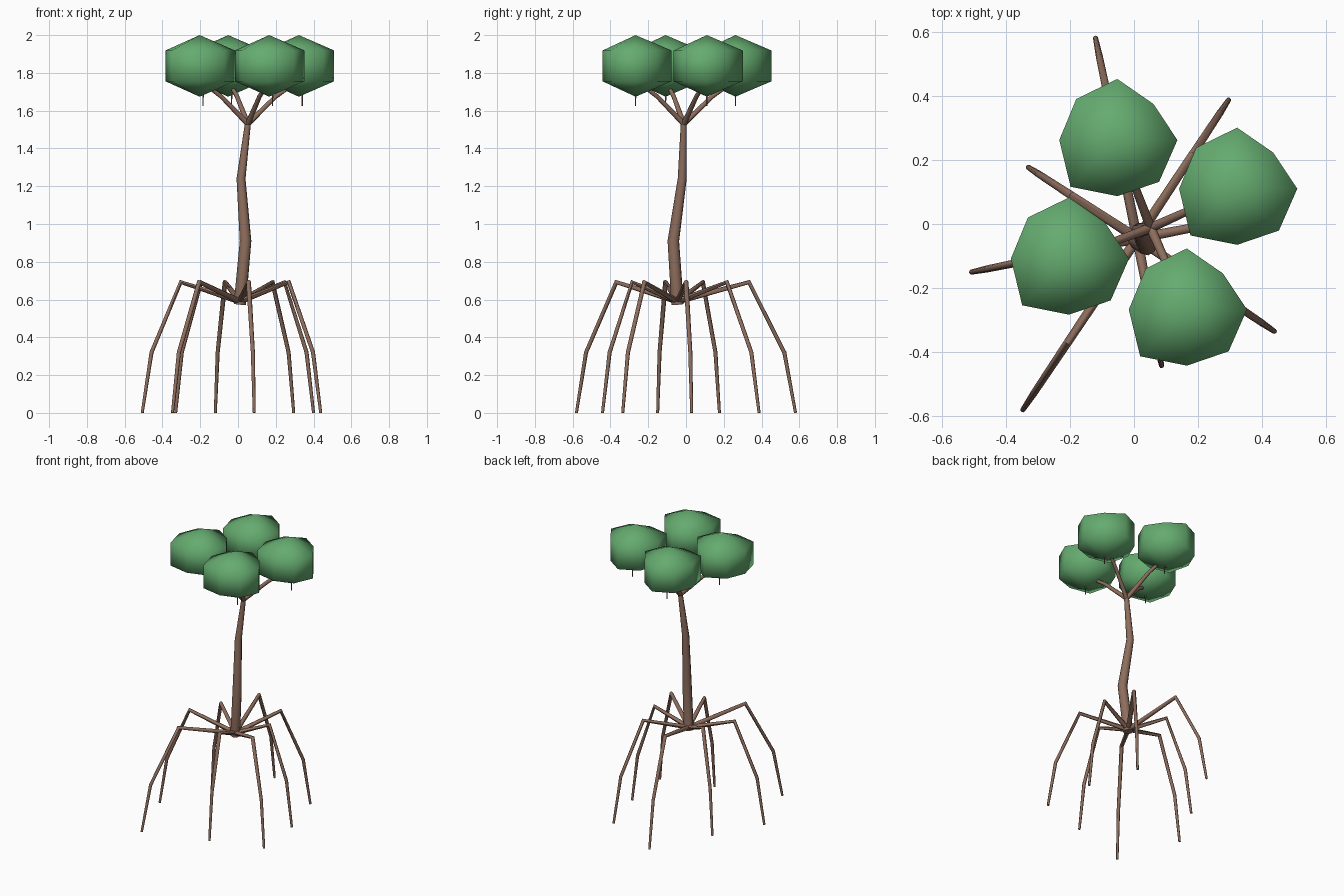
import bpy, bmesh, math
from mathutils import Vector

if "Cube" in bpy.data.objects:
    bpy.data.objects.remove(bpy.data.objects["Cube"])


def material(name, rgb):
    m = bpy.data.materials.new(name)
    m.diffuse_color = (*rgb, 1)
    m.use_nodes = True
    m.node_tree.nodes["Principled BSDF"].inputs["Base Color"].default_value = m.diffuse_color
    return m


bark = material("bark", (0.27, 0.155, 0.11))
leaf = material("leaf", (0.13, 0.41, 0.16))


def tube(name, points, radii):
    """Tapered, capped tube through the points, converted to a mesh."""
    c = bpy.data.curves.new(name, 'CURVE')
    c.dimensions = '3D'
    c.bevel_depth = 1.0
    c.bevel_resolution = 2
    c.use_fill_caps = True
    s = c.splines.new('POLY')
    s.points.add(len(points) - 1)
    for p, co, r in zip(s.points, points, radii):
        p.co = (*co, 1)
        p.radius = r
    o = bpy.data.objects.new(name, c)
    bpy.context.collection.objects.link(o)
    bpy.ops.object.select_all(action='DESELECT')
    o.select_set(True)
    bpy.context.view_layer.objects.active = o
    bpy.ops.object.convert(target='MESH')
    o = bpy.context.object
    o.data.materials.clear()
    o.data.materials.append(bark)
    bpy.ops.object.shade_smooth_by_angle(angle=math.radians(50))
    return o


def at(a, b, t, z):
    """Point part way from a to b in plan, at height z."""
    p = Vector(a).lerp(Vector(b), t)
    return (p.x, p.y, z)


# Crooked trunk
hub = (0.01, -0.045, 0.59)
crown = (0.052, -0.012, 1.53)
tube("trunk", [(0.01, -0.045, 0.575), (0.04, -0.067, 0.91),
               (0.016, -0.02, 1.24), crown], [0.033, 0.031, 0.024, 0.016])

# Spidery stilt roots
feet = [(-0.12, 0.58), (0.295, 0.387), (-0.33, 0.177), (-0.507, -0.15),
        (-0.347, -0.58), (0.086, -0.442), (0.438, -0.335), (0.40, 0.03)]
for i, f in enumerate(feet):
    foot = (*f, 0)
    tube(f"stilt_root_{i + 1}",
         [hub, at(hub, foot, 0.605, 0.692), at(hub, foot, 0.905, 0.32), foot],
         [0.016, 0.013, 0.011, 0.008])

# Foliage: three-band, eight-sided lumps on branches with a hanging twig
bumps = [60, 51, 61, 58, 58, 66, 56, 59]
clumps = [(-0.052, 0.262), (0.322, 0.11), (-0.203, -0.108), (0.165, -0.267)]
for i, (x, y) in enumerate(clumps):
    bm = bmesh.new()
    bmesh.ops.create_uvsphere(bm, u_segments=8, v_segments=3, radius=1)
    for v in bm.verts:
        d = math.hypot(v.co.x, v.co.y)
        if d > 0.1:
            k = round(math.atan2(v.co.y, v.co.x) / (math.pi / 4)) % 8
            s = bumps[k] / 320 / d
            v.co.x *= s
            v.co.y *= s
        v.co.z *= 0.163
    for f in bm.faces:
        f.smooth = True
    me = bpy.data.meshes.new(f"foliage_{i + 1}")
    bm.to_mesh(me)
    bm.free()
    me.materials.append(leaf)
    o = bpy.data.objects.new(f"foliage_{i + 1}", me)
    o.location = (x, y, 1.837)
    bpy.context.collection.objects.link(o)

    tip = (x, y, 1.76)
    tube(f"branch_{i + 1}", [crown, at(crown, tip, 0.55, 1.675), tip],
         [0.015, 0.012, 0.009])
    tube(f"twig_{i + 1}", [(x + 0.018, y, 1.76), (x + 0.018, y, 1.625)],
         [0.005, 0.003])
